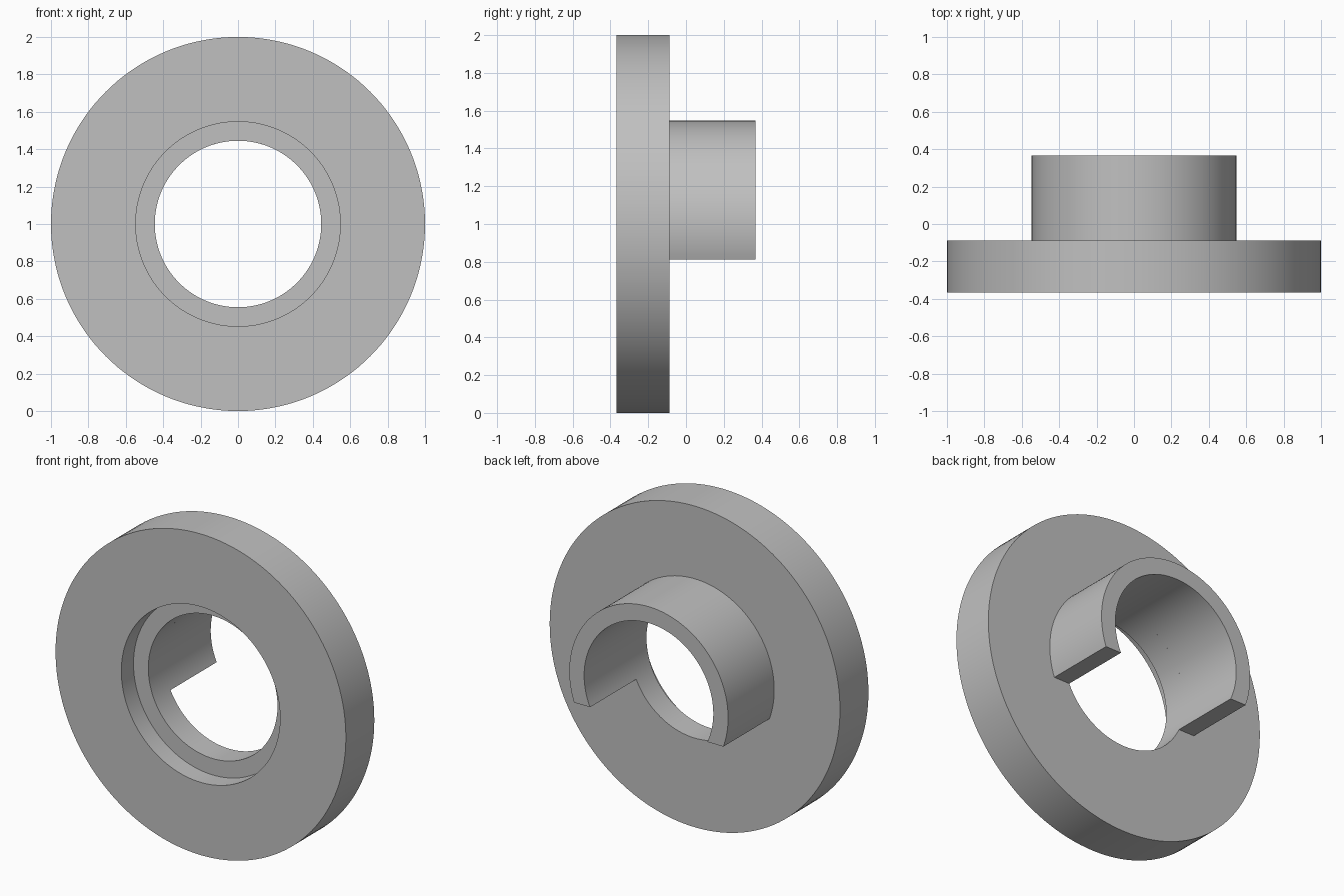
import bpy
import bmesh
from math import asin, cos, sin, pi, radians

cube = bpy.data.objects.get("Cube")
if cube:
    bpy.data.objects.remove(cube, do_unlink=True)

AXIS_Z = 1.0
RIM_R, COLLAR_R, BORE_R = 1.0, 0.547, 0.445
FRONT, STEP, SEAT, BACK = -0.367, -0.247, -0.087, 0.367
CUT = -0.187          # height of the flat collar ends, relative to the axis

grey = bpy.data.materials.new("plain grey")
grey.use_nodes = True
colour = (0.53, 0.53, 0.53, 1)
grey.diffuse_color = colour
grey.node_tree.nodes["Principled BSDF"].inputs["Base Color"].default_value = colour


def skin(name, rings, closed):
    """Join consecutive point rings with quads; cap the ends if not closed."""
    bm = bmesh.new()
    loops = [[bm.verts.new(p) for p in ring] for ring in rings]
    pairs = list(zip(loops, loops[1:]))
    if closed:
        pairs.append((loops[-1], loops[0]))
    else:
        bm.faces.new(loops[0])
        bm.faces.new(loops[-1])
    for a, b in pairs:
        for i in range(len(a)):
            j = (i + 1) % len(a)
            bm.faces.new((a[i], a[j], b[j], b[i]))
    bmesh.ops.recalc_face_normals(bm, faces=bm.faces)
    mesh = bpy.data.meshes.new(name)
    bm.to_mesh(mesh)
    bm.free()
    mesh.materials.append(grey)
    obj = bpy.data.objects.new(name, mesh)
    bpy.context.collection.objects.link(obj)
    bpy.ops.object.select_all(action='DESELECT')
    obj.select_set(True)
    bpy.context.view_layer.objects.active = obj
    bpy.ops.object.shade_smooth_by_angle(angle=radians(30))
    return obj


def point(r, a, y):
    return (r * cos(a), y, AXIS_Z + r * sin(a))


# Flange: disc with a through bore and a counterbore in its front
profile = [(RIM_R, FRONT), (RIM_R, SEAT), (BORE_R, SEAT),
           (BORE_R, STEP), (COLLAR_R, STEP), (COLLAR_R, FRONT)]
N = 144
skin("flange", [[point(r, 2 * pi * i / N, y) for r, y in profile]
                for i in range(N)], True)


# Collar: partial sleeve with both ends cut level
def arc_angle(r, t):
    start = asin(CUT / r)
    return start + (pi - 2 * start) * t


M = 90
section = [(COLLAR_R, SEAT), (COLLAR_R, BACK), (BORE_R, BACK), (BORE_R, SEAT)]
skin("collar", [[point(r, arc_angle(r, i / M), y) for r, y in section]
                for i in range(M + 1)], False)
